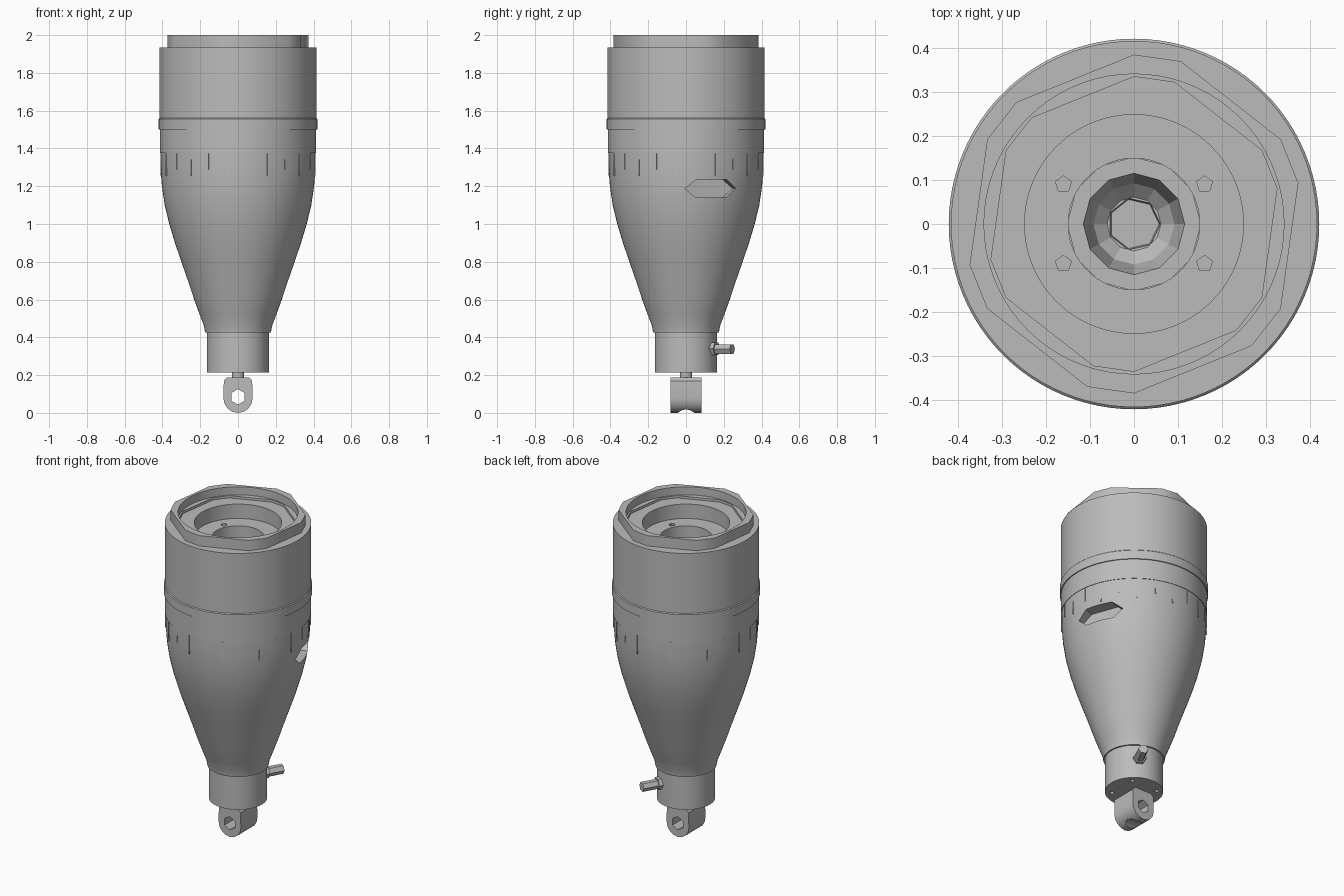
import bpy, bmesh
from math import radians, cos, sin, pi
from mathutils import Matrix, Vector

cube = bpy.data.objects.get("Cube")
if cube:
    bpy.data.objects.remove(cube, do_unlink=True)

GREY = (0.5, 0.5, 0.5, 1)
metal = bpy.data.materials.new("plain grey")
metal.use_nodes = True
metal.diffuse_color = GREY
bsdf = metal.node_tree.nodes["Principled BSDF"]
bsdf.inputs["Base Color"].default_value = GREY


def make(name, bm):
    bmesh.ops.recalc_face_normals(bm, faces=bm.faces)
    me = bpy.data.meshes.new(name)
    bm.to_mesh(me)
    bm.free()
    me.materials.append(metal)
    ob = bpy.data.objects.new(name, me)
    bpy.context.collection.objects.link(ob)
    return ob


def select(ob):
    bpy.ops.object.select_all(action='DESELECT')
    ob.select_set(True)
    bpy.context.view_layer.objects.active = ob


def smooth(ob, angle=30):
    select(ob)
    bpy.ops.object.shade_smooth_by_angle(angle=radians(angle))


def lathe(name, profile, steps=96):
    bm = bmesh.new()
    vs = [bm.verts.new((r, 0, z)) for r, z in profile]
    es = [bm.edges.new(p) for p in zip(vs, vs[1:])]
    bmesh.ops.spin(bm, geom=vs + es, cent=(0, 0, 0), axis=(0, 0, 1),
                   angle=2 * pi, steps=steps)
    bmesh.ops.remove_doubles(bm, verts=bm.verts, dist=0.0001)
    return make(name, bm)


def add_prism(bm, pts, depth, matrix):
    """Extrude a flat outline along local z, centred on it."""
    face = bm.faces.new([bm.verts.new((x, y, -depth / 2)) for x, y in pts])
    ext = bmesh.ops.extrude_face_region(bm, geom=[face])["geom"]
    top = [v for v in ext if isinstance(v, bmesh.types.BMVert)]
    bmesh.ops.translate(bm, vec=(0, 0, depth), verts=top)
    bmesh.ops.transform(bm, matrix=matrix, verts=top + list(face.verts))


def polygon(r, n, turn=0):
    return [(r * cos(2 * pi * i / n + turn), r * sin(2 * pi * i / n + turn)) for i in range(n)]


def outward(deg, dist, z):
    """Local z points away from the axis, local y points up."""
    a = radians(deg)
    out, up = Vector((cos(a), sin(a), 0)), Vector((0, 0, 1))
    m = Matrix((up.cross(out), up, out)).transposed().to_4x4()
    m.translation = out * dist + up * z
    return m


def cut(ob, cutter):
    mod = ob.modifiers.new("cut", 'BOOLEAN')
    mod.operation, mod.solver, mod.object = 'DIFFERENCE', 'EXACT', cutter
    select(ob)
    bpy.ops.object.modifier_apply(modifier=mod.name)
    bpy.data.objects.remove(cutter, do_unlink=True)


def washer(name, outer, inner, z0, z1):
    cu = bpy.data.curves.new(name, 'CURVE')
    cu.dimensions, cu.fill_mode, cu.extrude = '2D', 'BOTH', (z1 - z0) / 2
    for pts in (outer, inner):
        sp = cu.splines.new('POLY')
        sp.points.add(len(pts) - 1)
        for p, (x, y) in zip(sp.points, pts):
            p.co = (x, y, 0, 1)
        sp.use_cyclic_u = True
    cu.materials.append(metal)
    ob = bpy.data.objects.new(name, cu)
    bpy.context.collection.objects.link(ob)
    ob.location.z = (z0 + z1) / 2
    select(ob)
    bpy.ops.object.convert(target='MESH')
    return bpy.context.object


# Bottle-shaped housing with the stepped bore in its top
body = lathe("housing", [
    (0, .215), (.165, .215), (.165, .425), (.174, .425), (.18, .46), (.203, .52),
    (.232, .6), (.265, .7), (.3, .8), (.334, .9), (.364, 1.0), (.388, 1.1),
    (.403, 1.2), (.41, 1.3), (.411, 1.375), (.414, 1.375), (.414, 1.5), (.42, 1.5),
    (.42, 1.555), (.415, 1.56), (.415, 1.935), (.248, 1.935), (.248, 1.845),
    (.149, 1.845), (.149, 1.5), (0, 1.5)])

# Side slot and screw holes
bm = bmesh.new()
slot = [(-.143, 0), (-.085, -.048), (.085, -.048), (.143, 0), (.085, .048), (-.085, .048)]
add_prism(bm, slot, .2, outward(20, .43, 1.188))
for sx in (-1, 1):
    for sy in (-1, 1):
        add_prism(bm, polygon(.019, 5, pi / 2), .12, Matrix.Translation((sx * .16, sy * .09, 1.845)))
        add_prism(bm, polygon(.014, 6), .08, Matrix.Translation((sx * .09, sy * .09, .215)))
cut(body, make("hole_cutter", bm))
smooth(body)

# Raised faceted rim and the ledge inside it
corners = [radians(60 * k + a) for k in range(6) for a in (14, 30)]


def lobed(r):
    return [(r * cos(a), r * sin(a)) for a in corners]


washer("top_rim", lobed(.384), polygon(.34, 72), 1.935, 2.0)
washer("inner_ledge", polygon(.342, 72), lobed(.334), 1.934, 1.95)

# Faceted socket deep in the bore
lathe("socket", [(.152, 1.72), (.115, 1.72), (.092, 1.63), (.06, 1.6)], 12)
lathe("socket_floor", [(.075, 1.601), (.06, 1.601), (.057, 1.57), (0, 1.57)], 7)

# Graduation ticks around the shoulder
bm = bmesh.new()
for i in range(24):
    length = .12 if i % 2 else .085
    tick = [(-.003, -length), (.003, -length), (.003, 0), (-.003, 0)]
    add_prism(bm, tick, .008, outward(15 * i + 7.5, .409, 1.374))
make("graduation_ticks", bm)

# Side fitting on the neck
bm = bmesh.new()
add_prism(bm, polygon(.038, 6), .05, outward(61, .16, .34))
add_prism(bm, polygon(.029, 6), .12, outward(61, .22, .338))
make("side_fitting", bm)

# Rod and eye at the bottom
smooth(lathe("rod", [(0, .17), (.032, .17), (.032, .23), (0, .23)], 24))
bm = bmesh.new()
outline = [(.075, .17), (.06, .188), (-.06, .188), (-.075, .17)]
outline += [(.077 * cos(a), .077 + .077 * sin(a)) for a in (pi + pi * i / 8 for i in range(9))]
add_prism(bm, outline, .164, outward(-90, 0, 0))
eye = make("eye_block", bm)
bm = bmesh.new()
add_prism(bm, polygon(.041, 6, pi / 6), .4, outward(-90, 0, .085))
add_prism(bm, polygon(.06, 24), .4, outward(0, 0, -.042))
cut(eye, make("eye_cutter", bm))
smooth(eye)
